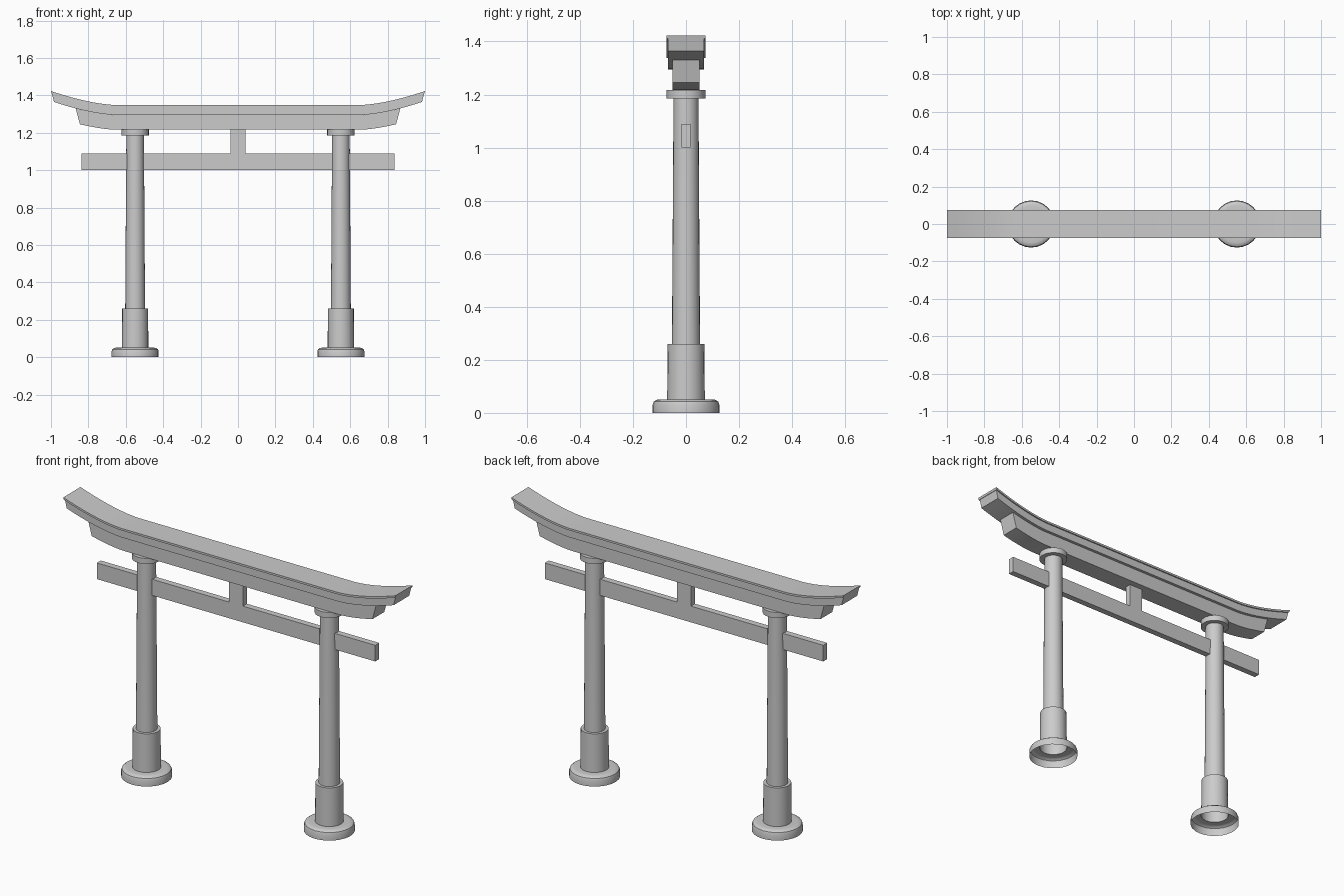
import bpy, bmesh, math

if "Cube" in bpy.data.objects:
    bpy.data.objects.remove(bpy.data.objects["Cube"])


def finish(name, bm, smooth=False):
    bmesh.ops.recalc_face_normals(bm, faces=bm.faces)
    me = bpy.data.meshes.new(name)
    bm.to_mesh(me)
    bm.free()
    ob = bpy.data.objects.new(name, me)
    bpy.context.collection.objects.link(ob)
    if smooth:
        bpy.ops.object.select_all(action='DESELECT')
        ob.select_set(True)
        bpy.context.view_layer.objects.active = ob
        bpy.ops.object.shade_smooth_by_angle(angle=math.radians(35))
    return ob


def lathe(name, profile, x, sides=24):
    """Revolve (radius, z) points about a vertical axis at x."""
    bm = bmesh.new()
    rings = [[bm.verts.new((x + r * math.cos(2 * math.pi * i / sides),
                            r * math.sin(2 * math.pi * i / sides), z))
              for i in range(sides)] for r, z in profile]
    for a, b in zip(rings, rings[1:]):
        for i in range(sides):
            j = (i + 1) % sides
            bm.faces.new((a[i], a[j], b[j], b[i]))
    return finish(name, bm, True)


def box(name, hx, hy, z0, z1):
    bm = bmesh.new()
    bmesh.ops.create_cube(bm, size=1)
    for v in bm.verts:
        v.co = (v.co.x * 2 * hx, v.co.y * 2 * hy, z0 + (v.co.z + 0.5) * (z1 - z0))
    return finish(name, bm)


def lift(x):
    """Upward sweep of the beams towards their tips."""
    return 0.075 * max(0, (abs(x) - 0.65) / 0.35) ** 1.6


def curved_beam(name, half_width, z0, z1, x0, x1):
    """Upswept beam, half length x0 at the bottom and x1 at the top."""
    flat, steps = 0.65, 10
    ts = [i / steps for i in range(steps + 1)]
    bm = bmesh.new()
    rings = []
    for s, t in [(-1, t) for t in reversed(ts)] + [(1, t) for t in ts]:
        ring = []
        for y, z, end in ((-half_width, z0, x0), (half_width, z0, x0),
                          (half_width, z1, x1), (-half_width, z1, x1)):
            x = s * (flat + (end - flat) * t)
            ring.append(bm.verts.new((x, y, z + lift(x))))
        rings.append(ring)
    for a, b in zip(rings, rings[1:]):
        for i in range(4):
            j = (i + 1) % 4
            bm.faces.new((a[i], a[j], b[j], b[i]))
    bm.faces.new(rings[0])
    bm.faces.new(rings[-1])
    return finish(name, bm, True)


# Pillars: open footing, sleeve, tapered shaft and capital ring
for side, x in (("left", -0.55), ("right", 0.55)):
    lathe(side + "_footing", [(0.126, 0), (0.126, 0.03), (0.122, 0.042),
                              (0.112, 0.049), (0.100, 0.051), (0.071, 0.051)], x)
    lathe(side + "_sleeve", [(0.071, 0.051), (0.069, 0.26), (0.053, 0.26)], x)
    lathe(side + "_shaft", [(0.053, 0.26), (0.047, 1.186)], x)
    lathe(side + "_capital", [(0.046, 1.186), (0.073, 1.186),
                              (0.073, 1.217), (0.001, 1.217)], x)

# Straight tie beam and centre strut
box("tie_beam", 0.838, 0.017, 1.0, 1.088)
box("centre_strut", 0.041, 0.017, 1.088, 1.217)

# Upswept lintel, roof beam and thin overhanging cap
curved_beam("lower_lintel", 0.051, 1.216, 1.295, 0.845, 0.868)
curved_beam("roof_beam", 0.067, 1.295, 1.337, 0.984, 0.995)
curved_beam("roof_cap", 0.074, 1.337, 1.348, 0.997, 1.0)
